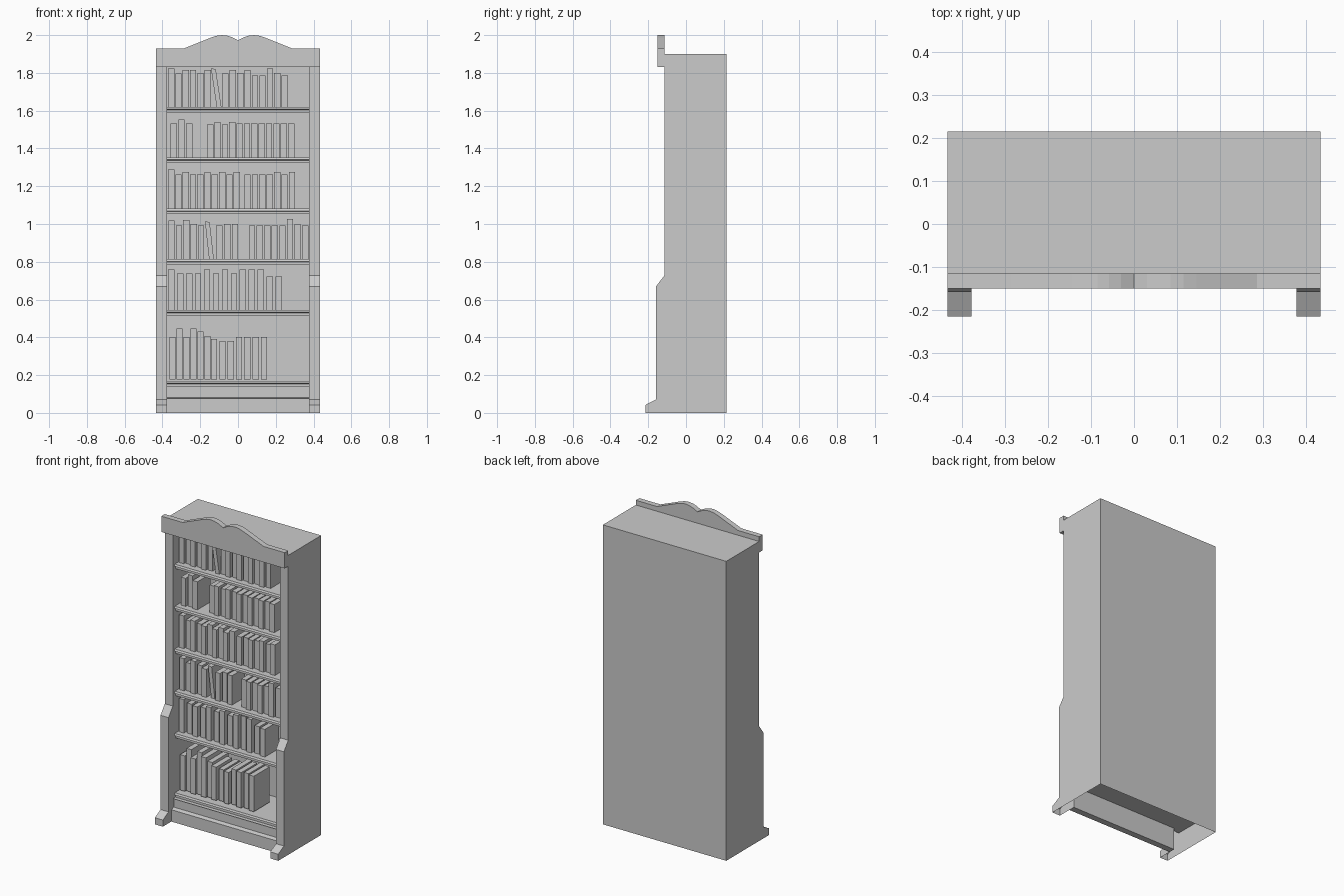
import bpy, bmesh

if "Cube" in bpy.data.objects:
    bpy.data.objects.remove(bpy.data.objects["Cube"])

W, INNER = 0.433, 0.377          # outer and inner half widths
BACK, FRONT, TOP = 0.215, -0.115, 1.9
DECK = 0.14                      # underside of the bottom shelf


def finish(name, bm, recalc=True):
    bmesh.ops.remove_doubles(bm, verts=bm.verts, dist=1e-5)
    if recalc:
        bmesh.ops.recalc_face_normals(bm, faces=bm.faces)
    me = bpy.data.meshes.new(name)
    bm.to_mesh(me)
    bm.free()
    ob = bpy.data.objects.new(name, me)
    bpy.context.collection.objects.link(ob)
    return ob


def face(bm, pts):
    return bm.faces.new([bm.verts.new(p) for p in pts])


def prism(bm, pts, offset):
    """Closed prism: polygon pts swept by an offset vector."""
    a = [bm.verts.new(p) for p in pts]
    b = [bm.verts.new([p[i] + offset[i] for i in range(3)]) for p in pts]
    bm.faces.new(a)
    bm.faces.new(b[::-1])
    for i in range(len(a)):
        j = (i + 1) % len(a)
        bm.faces.new((a[j], a[i], b[i], b[j]))


def box(name, x, y, z):
    bm = bmesh.new()
    prism(bm, [(x[0], y[0], z[0]), (x[1], y[0], z[0]),
               (x[1], y[0], z[1]), (x[0], y[0], z[1])], (0, y[1] - y[0], 0))
    return finish(name, bm)


# Carcass shell with stepped front posts and feet, open underneath
front = [(-0.215, 0), (-0.215, 0.042), (-0.158, 0.072), (-0.158, 0.67),
         (FRONT, 0.727), (FRONT, TOP)]
bm = bmesh.new()
for s in (-1, 1):
    outer = front + [(BACK, TOP), (BACK, 0)]
    inner = front + [(0.2, TOP), (0.2, DECK), (-0.09, DECK), (-0.09, 0)]
    o = [(s * W, y, z) for y, z in outer]
    n = [(s * INNER, y, z) for y, z in inner]
    face(bm, o if s > 0 else o[::-1])
    face(bm, n[::-1] if s > 0 else n)
    for (y0, z0), (y1, z1) in zip(front, front[1:]):
        q = [(s * W, y0, z0), (s * INNER, y0, z0), (s * INNER, y1, z1), (s * W, y1, z1)]
        face(bm, q[::-1] if s > 0 else q)
face(bm, [(W, BACK, 0), (-W, BACK, 0), (-W, BACK, TOP), (W, BACK, TOP)])
face(bm, [(-W, FRONT, TOP), (W, FRONT, TOP), (W, BACK, TOP), (-W, BACK, TOP)])
finish("carcass", bm, recalc=False)

# Interior ceiling and back board
box("ceiling", (-INNER, INNER), (FRONT, 0.19), (1.85, 1.895))
bm = bmesh.new()
face(bm, [(-INNER, 0.19, DECK), (INNER, 0.19, DECK), (INNER, 0.19, 1.85), (-INNER, 0.19, 1.85)])
finish("back_board", bm, recalc=False)

# Crown with a double-hump outline
half = [(0.285, 1.93), (0.215, 1.958), (0.145, 1.986), (0.115, 1.996),
        (0.085, 2.0), (0.058, 1.997), (0.03, 1.988)]
outline = ([(-W, 1.83), (W, 1.83), (W, 1.93)] + half + [(0, 1.972)]
           + [(-x, z) for x, z in half[::-1]] + [(-W, 1.93)])
bm = bmesh.new()
prism(bm, [(x, -0.15, z) for x, z in outline], (0, 0.035, 0))
finish("crown", bm)

# Shelves with a nosed front edge; the lowest one is the full-width deck
for i, z in enumerate((0.17, 0.546, 0.814, 1.082, 1.353, 1.62)):
    bm = bmesh.new()
    prof = [(-0.095, z), (-0.1, z - 0.012), (-0.09, z - 0.016), (-0.09, z - 0.03),
            (0.19, z - 0.03), (0.19, z)]
    prism(bm, [(-INNER, y, h) for y, h in prof], (2 * INNER, 0, 0))
    finish(f"shelf_{i + 1}", bm)
bm = bmesh.new()
face(bm, [(-W, FRONT, DECK), (-W, BACK, DECK), (W, BACK, DECK), (W, FRONT, DECK)])
finish("deck_underside", bm, recalc=False)

# Plinth: stepped board between the feet
bm = bmesh.new()
prof = [(-0.13, 0), (-0.13, 0.075), (-0.105, 0.082), (-0.105, DECK), (-0.09, DECK), (-0.09, 0)]
prism(bm, [(-INNER, y, z) for y, z in prof], (2 * INNER, 0, 0))
finish("plinth", bm)


def books(name, floor, groups, depth):
    """Each group: first x, spacing, heights, sideways lean of the top."""
    bm = bmesh.new()
    k = 0
    for x0, pitch, heights, lean in groups:
        for i, h in enumerate(heights):
            x, y = x0 + i * pitch, -0.062 + 0.012 * (k % 2)
            w = 0.033 if lean == 0 else 0.025
            prism(bm, [(x, y, floor), (x + w, y, floor),
                       (x + w + lean, y, floor + h - (0.004 if lean else 0)),
                       (x + lean, y, floor + h)], (0, depth, 0))
            k += 1
    finish(name, bm)


# Rows of books, bottom to top
books("books_row_1", 0.178, [
    (-0.363, 0.037, [.225, .27, .225, .27, .252, .228], 0),
    (-0.143, 0.044, [.212, .202, .202, .225, .225, .225, .225], 0)], 0.16)
books("books_row_2", 0.546, [
    (-0.37, 0.0474, [.212, .191, .191, .191, .212, .191, .212, .191,
                     .212, .212, .212, .175, .175], 0)], 0.14)
books("books_row_3", 0.814, [
    (-0.368, 0.039, [.204, .178, .207, .186, .178], 0),
    (-0.153, 0.039, [.2], -0.022),
    (-0.116, 0.042, [.178, .186, .186], 0),
    (0.058, 0.0402, [.178, .178, .178, .178, .178, .212, .186, .178], 0)], 0.13)
books("books_row_4", 1.082, [
    (-0.37, 0.0385, [.207, .18, .194, .18, .18, .194, .18, .194, .18, .194], 0),
    (0.034, 0.0392, [.18, .18, .18, .18, .194, .18, .194], 0)], 0.13)
books("books_row_5", 1.353, [
    (-0.357, 0.041, [.178, .2, .178], 0),
    (-0.164, 0.039, [.175, .186, .175, .186] + [.178] * 8, 0)], 0.13)
books("books_row_6", 1.62, [
    (-0.37, 0.0386, [.204, .178, .194, .194, .18, .194], 0),
    (-0.113, 0.039, [.204], -0.03),
    (-0.084, 0.0394, [.178, .194, .18, .194, .167, .167, .204, .18, .167], 0)], 0.13)
